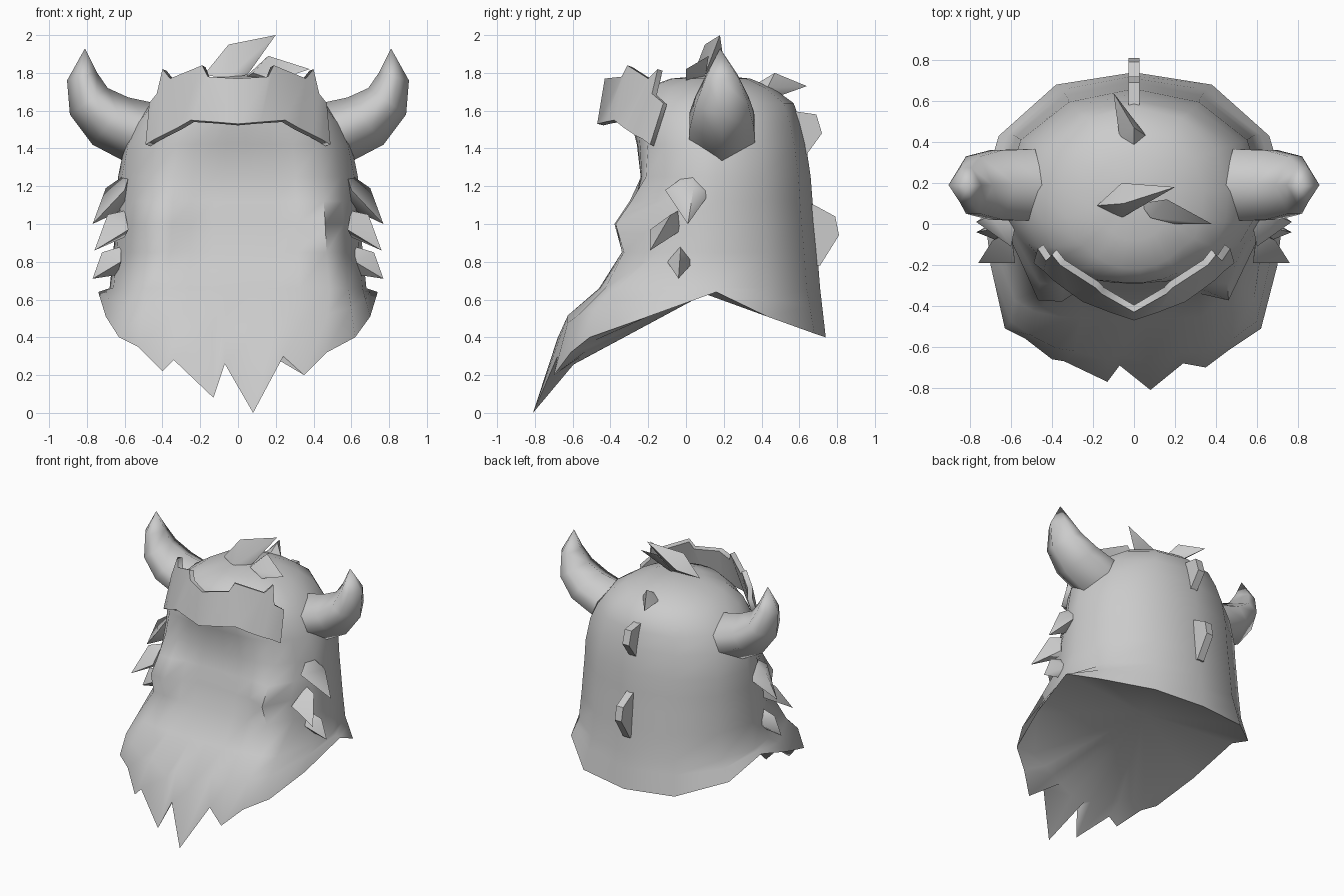
import bpy, bmesh
from mathutils import Vector

if "Cube" in bpy.data.objects:
    bpy.data.objects.remove(bpy.data.objects["Cube"])

grey = bpy.data.materials.new("plain grey")
grey.diffuse_color = (0.6, 0.6, 0.6, 1)
grey.use_nodes = True
grey.node_tree.nodes["Principled BSDF"].inputs["Base Color"].default_value = grey.diffuse_color


def add(name, bm, angle=0.7, recalc=True):
    if recalc:
        bmesh.ops.recalc_face_normals(bm, faces=bm.faces)
    rim = [e.index for e in bm.edges if e.is_boundary]
    me = bpy.data.meshes.new(name)
    bm.edges.index_update()
    rim = [e.index for e in bm.edges if e.is_boundary]
    bm.to_mesh(me)
    bm.free()
    ob = bpy.data.objects.new(name, me)
    bpy.context.collection.objects.link(ob)
    me.materials.append(grey)
    bpy.ops.object.select_all(action='DESELECT')
    ob.select_set(True)
    bpy.context.view_layer.objects.active = ob
    bpy.ops.object.shade_smooth_by_angle(angle=angle)
    for i in rim:
        me.edges[i].use_edge_sharp = True
    return ob


def hull(name, pts, side=1, angle=1.1):
    bm = bmesh.new()
    for x, y, z in pts:
        bm.verts.new((x * side, y, z))
    bmesh.ops.convex_hull(bm, input=bm.verts)
    return add(name, bm, angle)


def loft(bm, a, b):
    n = len(a)
    for i in range(n):
        bm.faces.new((a[i], a[(i + 1) % n], b[(i + 1) % n], b[i]))


# Hooded head: ragged hem with beard tips, rings above it, closed underside
beard = [(-.7, -.2, .51), (-.63, -.51, .4), (-.53, -.56, .35), (-.4, -.66, .22),
         (-.34, -.67, .28), (-.13, -.77, .08), (-.07, -.69, .26), (.08, -.81, 0),
         (.24, -.68, .3), (.35, -.7, .2), (.47, -.61, .32), (.62, -.51, .4), (.7, -.2, .51)]
back = [(.74, .16, .64), (.66, .43, .51), (.38, .68, .42), (0, .74, .4),
        (-.38, .68, .42), (-.66, .43, .51), (-.74, .16, .64)]
hem = [Vector(p) for p in beard + back]
us = [-.97, -.86, -.72, -.54, -.38, -.2, -.1, .08, .3, .48, .71, .86, .97]
plan = [(u, -(1 - abs(u) ** 2.4) ** (1 / 2.4)) for u in us]
plan += [(1, 0), (.87, .5), (.5, .87), (0, 1), (-.5, .87), (-.87, .5), (-1, 0)]


def front_depth(u, v, flat, reach):
    # flatter face between the cheek corners
    if v < 0 and abs(u) < reach:
        return -(1 - abs(u) ** flat) ** (1 / flat)
    return v


# height, half width, back y, front y, flatness, reach of the flat face, dip in its middle
levels = [(.66, .68, .71, -.46, 4.5, .9, .0), (.85, .66, .695, -.34, 6, .75, .0),
          (1.0, .65, .68, -.38, 7, .75, .07), (1.12, .64, .67, -.30, 6, .75, .03),
          (1.25, .635, .66, -.24, 4, .75, 0), (1.42, .60, .635, -.26, 3, .75, 0),
          (1.54, .54, .605, -.29, 2.4, .75, 0), (1.64, .46, .57, -.29, 2, .75, 0),
          (1.72, .34, .46, -.22, 2, .75, 0), (1.77, .20, .34, -.08, 2, .75, 0)]
rings = []
yc = .16
for z, w, yb, yf, flat, reach, dip in levels:
    ring = []
    for u, v in plan:
        v = front_depth(u, v, flat, reach)
        y = yc + v * (yb - yc if v > 0 else yc - yf)
        if v < 0 and abs(u) < .5:
            y += dip
        ring.append(Vector((u * w, y, z)))
    rings.append(ring)
middle = [a.lerp(b, .6) + Vector((0, min(v, 0) * .08, 0)) for a, b, (u, v) in zip(hem, rings[0], plan)]

# Underside: thin beard in front, shallow hollow behind it
core = Vector((0, .1, .63))
under = []
for i, p in enumerate(hem):
    if 0 < i < 12:
        x = p.x * .78
        under.append(Vector((x, -.61 + .27 * abs(x), .24 + .3 * abs(x))))
    else:
        under.append(p.lerp(core, .05))
bm = bmesh.new()
loops = [[bm.verts.new(p) for p in r] for r in [under, hem, middle] + rings]
for a, b in zip(loops, loops[1:]):
    loft(bm, a, b)
for loop, c in ((loops[0], core), (loops[-1], Vector((0, .14, 1.79)))):
    c = bm.verts.new(c)
    for i in range(len(loop)):
        bm.faces.new((loop[i], loop[(i + 1) % len(loop)], c))
add("head", bm, 1.15)

# Forehead fringe: V-shaped plate with a jagged top
lower = [(0, -.47, 1.53), (.12, -.43, 1.54), (.25, -.38, 1.55), (.32, -.33, 1.51),
         (.40, -.27, 1.47), (.44, -.23, 1.45), (.49, -.19, 1.42)]
upper = [(0, -.43, 1.77), (.16, -.34, 1.78), (.19, -.31, 1.84), (.36, -.2, 1.77),
         (.40, -.15, 1.82), (.43, -.18, 1.69), (.47, -.12, 1.64)]


def both(row):
    return [(-x, y, z) for x, y, z in row[:0:-1]] + row


bm = bmesh.new()
lo, up = [[bm.verts.new(p) for p in both(r)] for r in (lower, upper)]
for i in range(len(lo) - 1):
    bm.faces.new((lo[i], lo[i + 1], up[i + 1], up[i]))
fringe = add("fringe", bm, 1.2, recalc=False)
mod = fringe.modifiers.new("thickness", 'SOLIDIFY')
mod.thickness = .035
mod.offset = -1

# Horns: six-sided sections given as upper point, lower point, half depth
sections = [((.44, 1.64), (.58, 1.32), .175), ((.58, 1.67), (.77, 1.42), .17),
            ((.69, 1.72), (.89, 1.58), .14), ((.745, 1.8), (.905, 1.76), .085)]
for side, word in ((1, "right"), (-1, "left")):
    bm = bmesh.new()
    loops = []
    for (x0, z0), (x1, z1), h in sections:
        loops.append([bm.verts.new((side * (x0 + t * (x1 - x0)), .19 + s * h, z0 + t * (z1 - z0)))
                      for t, s in ((0, 0), (.3, 1), (.65, 1), (1, 0), (.65, -1), (.3, -1))])
    for a, b in zip(loops, loops[1:]):
        loft(bm, a, b)
    tip = bm.verts.new((side * .81, .18, 1.93))
    for i in range(6):
        bm.faces.new((loops[-1][i], loops[-1][(i + 1) % 6], tip))
    bm.faces.new(loops[0])
    add(word + "_horn", bm, 1.45)

    # Cheek tufts
    hull(word + "_upper_cheek_tuft", [(.57, .03, 1.28), (.6, -.11, 1.18), (.6, .13, 1.17),
         (.6, .02, 1.08), (.7, .04, 1.19), (.77, .01, 1.0)], side)
    hull(word + "_middle_cheek_tuft", [(.6, -.04, 1.07), (.58, -.19, .97), (.6, -.02, .97),
         (.6, -.12, .93), (.69, -.08, 1.05), (.76, -.19, .86)], side)
    hull(word + "_lower_cheek_tuft", [(.62, -.03, .88), (.62, -.1, .8), (.62, .04, .8),
         (.64, -.03, .73), (.72, -.03, .85), (.77, -.04, .71)], side)

# Fins down the back
for name, prof in (("upper_back_fin", [(.55, 1.6), (.69, 1.58), (.72, 1.48), (.64, 1.37), (.58, 1.37)]),
                   ("lower_back_fin", [(.62, 1.12), (.68, 1.1), (.79, 1.04), (.81, .94), (.71, .78), (.65, .78)])):
    hull(name, [(x, y, z) for x in (-.028, .028) for y, z in prof], angle=.7)

# Tufts on the crown
hull("tall_crown_tuft", [(-.18, .09, 1.79), (-.06, .03, 1.77), (.05, .1, 1.79), (-.06, .2, 1.86),
     (-.05, .1, 1.95), (.2, .18, 2.0)])
hull("side_crown_tuft", [(.03, .1, 1.77), (.2, .0, 1.76), (.16, .12, 1.89), (.08, .03, 1.8),
     (.38, .0, 1.82)])
hull("back_crown_tuft", [(0, .37, 1.74), (.06, .43, 1.72), (-.07, .42, 1.72), (0, .47, 1.8),
     (-.02, .5, 1.68), (-.1, .64, 1.73)])
